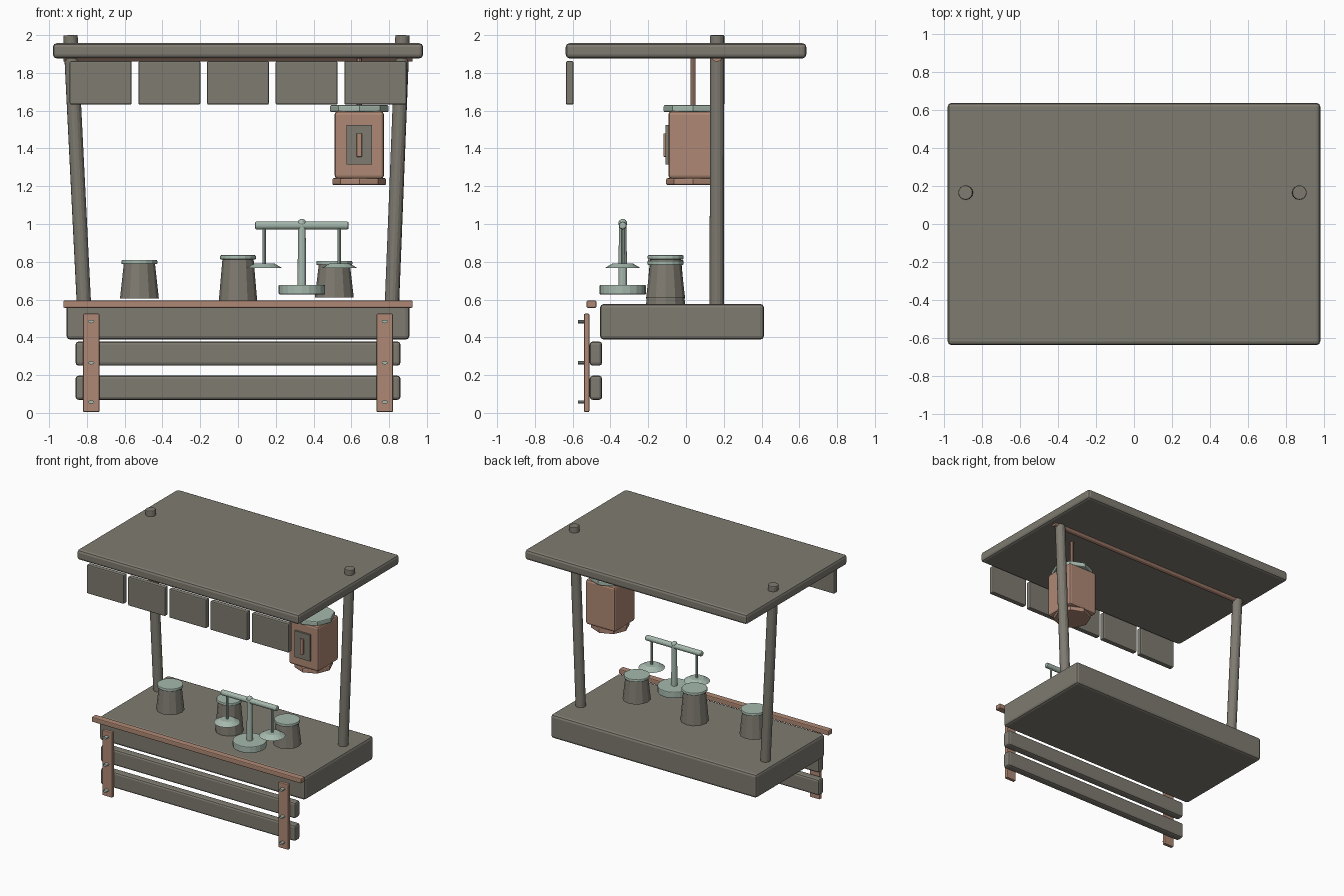
import bpy, math
from mathutils import Vector

if "Cube" in bpy.data.objects:
    bpy.data.objects.remove(bpy.data.objects["Cube"])


def material(name, rgb):
    m = bpy.data.materials.new(name)
    m.diffuse_color = (*rgb, 1)
    m.use_nodes = True
    m.node_tree.nodes["Principled BSDF"].inputs["Base Color"].default_value = m.diffuse_color
    return m


WOOD = material("weathered grey", (0.212, 0.198, 0.165))
COPPER = material("copper brown", (0.43, 0.25, 0.178))
METAL = material("pale green metal", (0.385, 0.49, 0.425))


def finish(ob, name, mat, bevel=0.0, segments=2):
    ob.name = name
    ob.data.materials.append(mat)
    if bevel:
        mod = ob.modifiers.new("soft edges", "BEVEL")
        mod.width, mod.segments = bevel, segments
        mod.limit_method = "ANGLE"
        mod.angle_limit = math.radians(50)
    return ob


def box(name, mat, x, y, z, bevel=0.0):
    """Box from (min, max) ranges on each axis."""
    bpy.ops.mesh.primitive_cube_add(size=1)
    ob = bpy.context.object
    ranges = (x, y, z)
    for v in ob.data.vertices:
        v.co = [r[0] if c < 0 else r[1] for c, r in zip(v.co, ranges)]
    return finish(ob, name, mat, bevel)


def rod(name, mat, a, b, r1, r2=None, sides=12, bevel=0.0, turn=0.0):
    """Straight or tapered round bar from point a to point b."""
    a, b = Vector(a), Vector(b)
    d = b - a
    bpy.ops.mesh.primitive_cone_add(vertices=sides, radius1=r1,
                                    radius2=r1 if r2 is None else r2,
                                    depth=d.length, location=(a + b) / 2)
    ob = bpy.context.object
    q = d.to_track_quat("Z", "Y") if d.normalized().z < 0.9999 else None
    if q:
        ob.rotation_euler = q.to_euler()
    else:
        ob.rotation_euler.z = turn
    return finish(ob, name, mat, bevel)


# Roof, leaning posts and the tie bar between them
box("roof", WOOD, (-0.98, 0.98), (-0.637, 0.637), (1.877, 1.957), 0.02)
for side, foot, top in (("left", -0.812, -0.887), ("right", 0.812, 0.871)):
    rod(side + "_post", WOOD, (foot, 0.163, 0.5), (top, 0.165, 2.0), 0.038,
        sides=16, bevel=0.006)
rod("tie_bar", COPPER, (-0.925, 0.163, 1.889), (0.925, 0.163, 1.889), 0.03)

# Hanging valance panels
for i in range(5):
    c = (i - 2) * 0.3635
    box(f"valance_{i + 1}", WOOD, (c - 0.164, c + 0.164), (-0.636, -0.595),
        (1.632, 1.862), 0.008)

# Counter, front rail and slats
box("counter", WOOD, (-0.908, 0.908), (-0.455, 0.413), (0.388, 0.577), 0.02)
box("front_rail", COPPER, (-0.925, 0.925), (-0.526, -0.474), (0.556, 0.595), 0.007)
for i, z in enumerate((0.069, 0.25)):
    box(f"slat_{i + 1}", WOOD, (-0.86, 0.86), (-0.51, -0.444), (z, z + 0.128), 0.016)

# Front uprights with flattened bolts
for side, s in (("left", -1), ("right", 1)):
    c = s * 0.777
    box(side + "_upright", COPPER, (c - 0.043, c + 0.043), (-0.54, -0.512),
        (0.005, 0.525), 0.005)
    for i, z in enumerate((0.057, 0.265, 0.483)):
        bolt = rod(f"{side}_bolt_{i + 1}", METAL, (c, -0.53, z), (c, -0.572, z), 0.017)
        for v in bolt.data.vertices:
            w = bolt.rotation_euler.to_matrix() @ v.co
            w.z *= 0.5
            v.co = bolt.rotation_euler.to_matrix().inverted() @ w

# Lidded jars on the counter
for name, x, z0, z1 in (("left", -0.522, 0.605, 0.81), ("middle", 0.0, 0.577, 0.835),
                        ("right", 0.51, 0.61, 0.805)):
    y = -0.108
    rod(name + "_jar", WOOD, (x, y, z0), (x, y, z1 - 0.015), 0.103, 0.082)
    rod(name + "_jar_lid", METAL, (x, y, z1 - 0.023), (x, y, z1), 0.095,
        sides=16, bevel=0.006)

# Balance scale
sx, sy = 0.338, -0.335
rod("scale_base", METAL, (sx, sy, 0.627), (sx, sy, 0.678), 0.123, sides=20, bevel=0.006)
rod("scale_column", METAL, (sx, sy, 0.67), (sx, sy, 1.0), 0.023, 0.02)
bpy.ops.mesh.primitive_uv_sphere_add(segments=12, ring_count=8, radius=0.023,
                                     location=(sx, sy, 1.004))
finish(bpy.context.object, "scale_finial", METAL)
rod("scale_beam", METAL, (sx - 0.248, sy, 0.992), (sx + 0.248, sy, 0.992), 0.021,
    bevel=0.009)
for side, s in (("left", -1), ("right", 1)):
    px = sx + s * 0.199
    rod(side + "_hanger", METAL, (px, sy, 0.78), (px, sy, 0.985), 0.009, sides=8)
    rod(side + "_pan", METAL, (px, sy, 0.766), (px, sy, 0.792), 0.096, 0.052, sides=16)

# Hanging lantern
lx, ly = 0.642, 0.037
rod("lantern_hanger", COPPER, (lx, ly, 1.6), (lx, ly, 1.89), 0.014, sides=8)
rod("lantern_cap", METAL, (lx, ly, 1.592), (lx, ly, 1.63), 0.155, sides=8, bevel=0.008)
box("lantern_body", COPPER, (lx - 0.13, lx + 0.13), (ly - 0.13, ly + 0.13),
    (1.24, 1.597), 0.016)
rod("lantern_base", COPPER, (lx, ly, 1.206), (lx, ly, 1.243), 0.142, sides=8, bevel=0.008)
box("lantern_window", WOOD, (lx - 0.068, lx + 0.068), (-0.108, -0.085), (1.315, 1.525))
box("lantern_slit", COPPER, (lx - 0.014, lx + 0.014), (-0.12, -0.1), (1.356, 1.48), 0.003)
